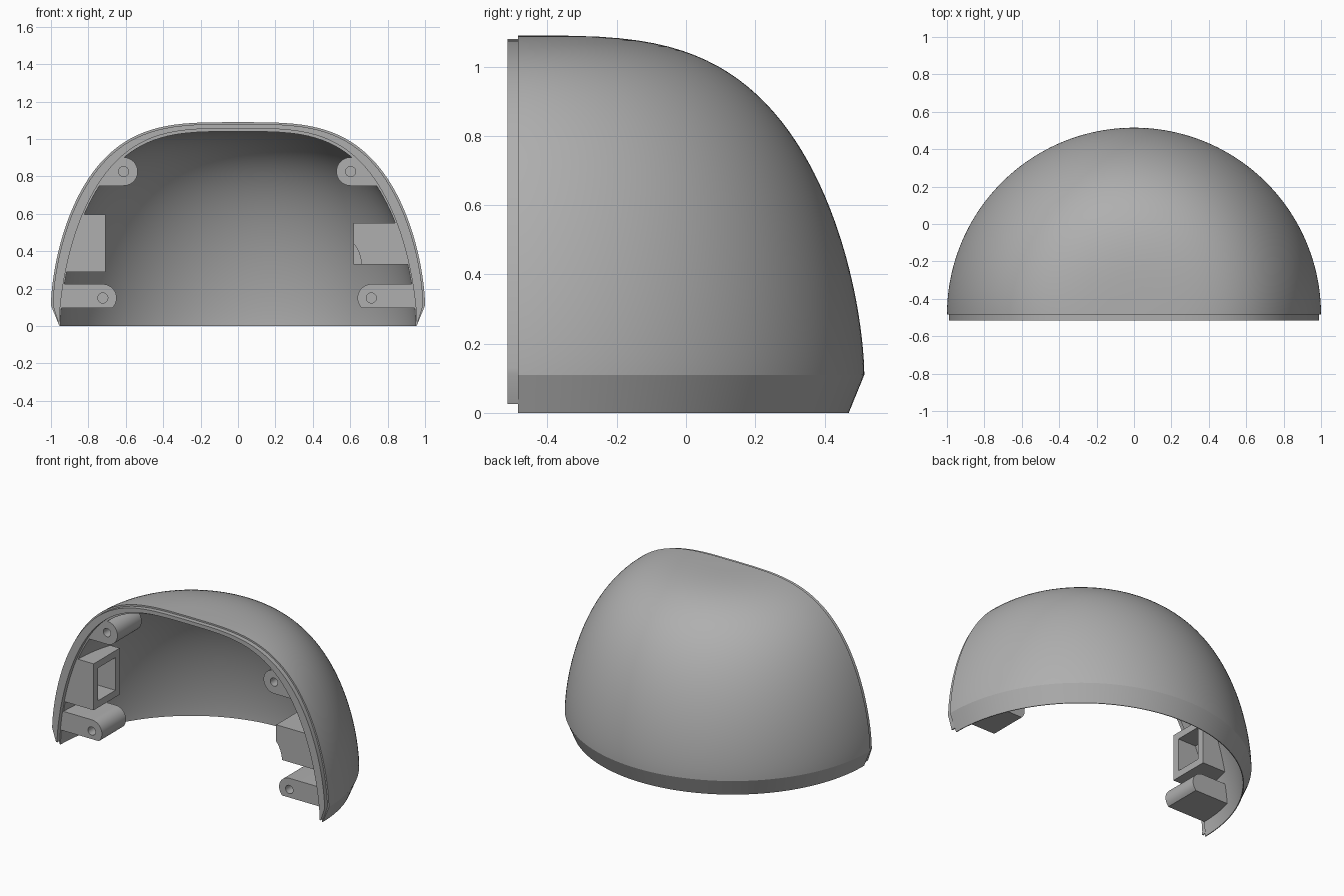
import bpy, bmesh, math
from math import sin, cos, pi

if "Cube" in bpy.data.objects:
    bpy.data.objects.remove(bpy.data.objects["Cube"])

FRONT = -0.485          # plane of the open face
STEPS = 40              # samples along the dome profile

grey = bpy.data.materials.new("plain_grey")
grey.use_nodes = True
colour = (0.43, 0.43, 0.43, 1)
grey.diffuse_color = colour
grey.node_tree.nodes["Principled BSDF"].inputs["Base Color"].default_value = colour


def finish(name, bm):
    bmesh.ops.remove_doubles(bm, verts=bm.verts, dist=1e-5)
    bmesh.ops.recalc_face_normals(bm, faces=bm.faces)
    mesh = bpy.data.meshes.new(name)
    bm.to_mesh(mesh)
    bm.free()
    mesh.materials.append(grey)
    obj = bpy.data.objects.new(name, mesh)
    bpy.context.collection.objects.link(obj)
    return obj


def dome(radius, base, top):
    """Super-ellipse profile (r, z) from the crown down to the base height."""
    pts = []
    for i in range(STEPS + 1):
        t = pi / 2 * i / STEPS
        pts.append((radius * sin(t) ** (2 / 3.5),
                    base + (top - base) * max(cos(t), 0) ** (2 / 1.66)))
    pts[-1] = (radius, base)
    return pts


def revolve(name, profile, sweep, steps, caps):
    """Turn an (r, z) profile about the upright axis in the front plane."""
    bm = bmesh.new()
    rings = []
    for k in range(steps + 1):
        a = sweep * k / steps
        rings.append([bm.verts.new((r * cos(a), FRONT + r * sin(a), z)) for r, z in profile])
    for a, b in zip(rings, rings[1:]):
        for i in range(len(profile) - 1):
            bm.faces.new((a[i], a[i + 1], b[i + 1], b[i]))
    if caps:
        bm.faces.new(rings[0])
        bm.faces.new(rings[-1])
    return finish(name, bm)


def prism(name, outline, y0, y1):
    """Extrude an (x, z) outline from y0 to y1."""
    bm = bmesh.new()
    near = [bm.verts.new((x, y0, z)) for x, z in outline]
    far = [bm.verts.new((x, y1, z)) for x, z in outline]
    bm.faces.new(near)
    bm.faces.new(far)
    for i in range(len(outline)):
        j = (i + 1) % len(outline)
        bm.faces.new((near[i], near[j], far[j], far[i]))
    return finish(name, bm)


def box(x0, x1, z0, z1):
    return [(x0, z0), (x1, z0), (x1, z1), (x0, z1)]


def circle(x, z, r, n=32):
    return [(x + r * cos(2 * pi * i / n), z + r * sin(2 * pi * i / n)) for i in range(n)]


def boolean(obj, other, operation, keep=False):
    mod = obj.modifiers.new("cut", "BOOLEAN")
    mod.operation = operation
    mod.solver = "EXACT"
    mod.object = other
    bpy.context.view_layer.update()
    result = obj.evaluated_get(bpy.context.evaluated_depsgraph_get())
    mesh = bpy.data.meshes.new_from_object(result)
    obj.modifiers.clear()
    obj.data = mesh
    if not keep:
        bpy.data.objects.remove(other)


# Shell: half-revolved dome with a tapered lower band
outer = dome(1.0, 0.11, 1.09) + [(0.955, 0)]
inner = dome(0.95, 0, 1.04)
shell = revolve("shell", outer + inner[::-1], pi, 96, True)

# Lip: thin raised strip along the front rim
lip_outer = dome(0.99, 0.11, 1.08) + [(0.962, 0.025)]
lip_inner = [p for p in dome(0.956, 0, 1.056) if p[1] > 0.03] + [(0.954, 0.025)]
half = lambda pts: [(-x, z) for x, z in pts[:0:-1]] + pts
lip = prism("rim_lip", half(lip_outer) + half(lip_inner)[::-1], FRONT - 0.03, FRONT + 0.01)

# Solid core used to trim the inner fittings inside the wall
core = revolve("trim_core", dome(0.965, 0, 1.055) + [(0, 0)], 2 * pi, 96, False)
core.hide_render = True
parts = [shell, lip]


def boss(name, side, x, z, r, floor):
    """Screw boss: rounded tongue reaching in from the wall, with a blind hole."""
    arc = [(x - r * sin(a), z + r * cos(a)) for a in (pi * i / 24 for i in range(25))]
    outline = [(1.1, z + r)] + [(px, max(pz, floor)) for px, pz in arc] + [(1.1, max(z - r, floor))]
    outline = list(dict.fromkeys(outline))
    place = lambda pts: [(side * px - 0.005, pz) for px, pz in pts]
    obj = prism(name, place(outline), FRONT - 0.001, FRONT + 0.25)
    hole = prism("hole_cutter", place(circle(x, z, 0.027)), FRONT - 0.1, FRONT + 0.15)
    boolean(obj, hole, "DIFFERENCE")
    boolean(obj, core, "INTERSECT", True)
    parts.append(obj)


for side, label in ((1, "left"), (-1, "right")):
    boss("upper_boss_" + label, side, 0.607, 0.826, 0.076, 0.75)
    boss("lower_boss_" + label, side, 0.718, 0.150, 0.074, 0.097)

# Right socket: block with a window open towards the middle
socket = prism("right_socket", box(-1.1, -0.709, 0.29, 0.595), FRONT - 0.001, FRONT + 0.27)
window = prism("window_cutter", box(-1.2, -0.6, 0.335, 0.55), FRONT + 0.045, FRONT + 0.225)
boolean(socket, window, "DIFFERENCE")
boolean(socket, core, "INTERSECT", True)
parts.append(socket)

# Left block: plain block with a curved relief on its front inner corner
block = prism("left_block", box(0.618, 1.1, 0.33, 0.55), FRONT - 0.001, FRONT + 0.22)
relief = prism("relief_cutter", circle(0.48, 0.325, 0.18, 48), FRONT - 0.1, FRONT + 0.1)
boolean(block, relief, "DIFFERENCE")
boolean(block, core, "INTERSECT", True)
parts.append(block)

bpy.data.objects.remove(core)

# Smooth shading with sharp edges kept
bpy.ops.object.select_all(action="DESELECT")
for obj in parts:
    obj.select_set(True)
bpy.context.view_layer.objects.active = shell
bpy.ops.object.shade_smooth_by_angle(angle=math.radians(20))
